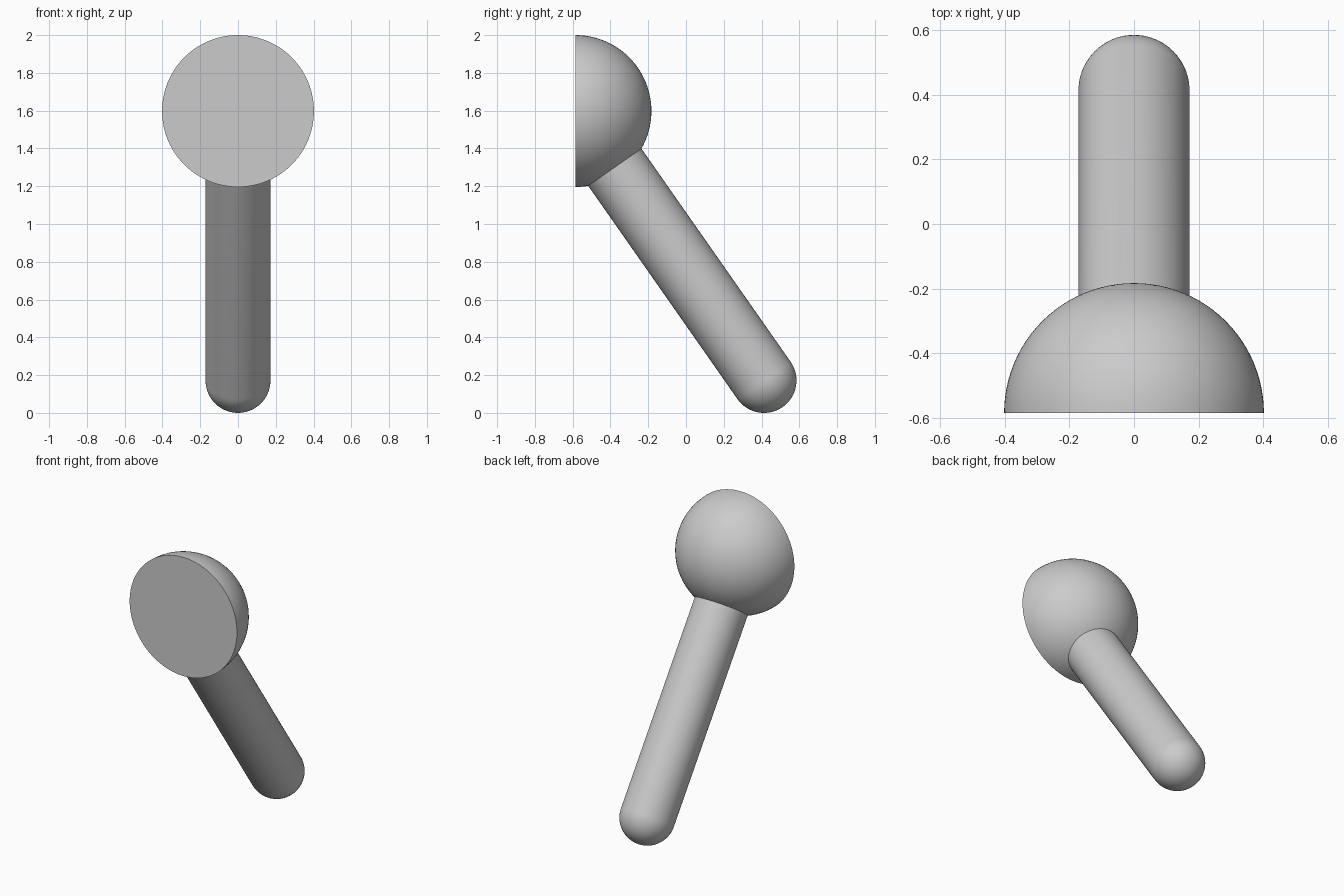
import bpy, bmesh
from math import sin, cos, pi, radians
from mathutils import Matrix, Vector

if "Cube" in bpy.data.objects:
    bpy.data.objects.remove(bpy.data.objects["Cube"])

HEAD_R, STICK_R = 0.402, 0.172
HEAD_C = Vector((0, -0.585, 1.598))
TIP_C = Vector((0, 0.413, STICK_R))


def lathe(name, profile, origin, axis, segments=64):
    """Revolve (radius, height) points about the axis through origin."""
    bm = bmesh.new()
    verts = [bm.verts.new((r, 0, h)) for r, h in profile]
    edges = [bm.edges.new(pair) for pair in zip(verts, verts[1:])]
    bmesh.ops.spin(bm, geom=verts + edges, cent=(0, 0, 0), axis=(0, 0, 1),
                   angle=2 * pi, steps=segments)
    bmesh.ops.remove_doubles(bm, verts=bm.verts, dist=1e-5)
    bmesh.ops.recalc_face_normals(bm, faces=bm.faces)
    rot = axis.to_track_quat('Z', 'Y').to_matrix().to_4x4()
    bm.transform(Matrix.Translation(origin) @ rot)
    mesh = bpy.data.meshes.new(name)
    bm.to_mesh(mesh)
    bm.free()
    obj = bpy.data.objects.new(name, mesh)
    bpy.context.collection.objects.link(obj)
    bpy.context.view_layer.objects.active = obj
    bpy.ops.object.select_all(action='DESELECT')
    obj.select_set(True)
    bpy.ops.object.shade_smooth_by_angle(angle=radians(30))
    return obj


def quarter_arc(radius, steps):
    """Quarter circle from the rim to the pole."""
    return [(radius * cos(pi / 2 * i / steps), radius * sin(pi / 2 * i / steps))
            for i in range(steps + 1)]


# Half-ball head with a flat front disc
lathe("head", [(0, 0)] + quarter_arc(HEAD_R, 24), HEAD_C, Vector((0, 1, 0)), 96)

# Slanted handle aimed at the head centre, rounded at the foot, ending just inside the head
slant = TIP_C - HEAD_C
base = HEAD_C + slant.normalized() * 0.352
length = (TIP_C - base).length
profile = [(0, 0), (STICK_R, 0)]
profile += [(r, h + length) for r, h in quarter_arc(STICK_R, 16)]
lathe("handle", profile, base, slant)
